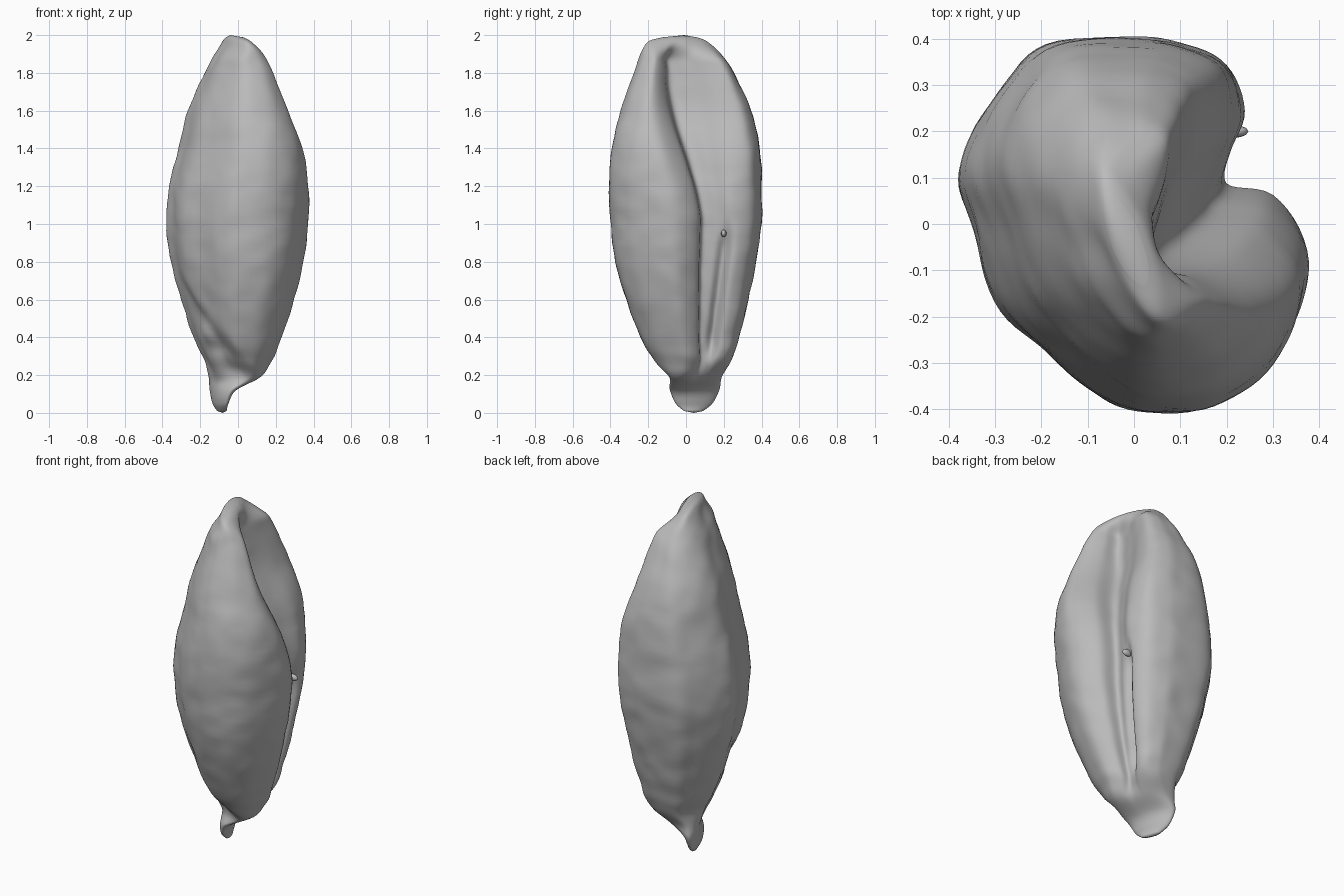
import bpy
import bmesh
import math
from mathutils import Vector, noise

default_cube = bpy.data.objects.get("Cube")
if default_cube:
    bpy.data.objects.remove(default_cube, do_unlink=True)

# Husk colour
husk_grey = bpy.data.materials.new("husk_grey")
husk_grey.use_nodes = True
colour = (0.5, 0.5, 0.5, 1)
husk_grey.diffuse_color = colour
husk_grey.node_tree.nodes["Principled BSDF"].inputs["Base Color"].default_value = colour

# Outline extents per height: z, x min, x max, y min, y max
EXTENTS = [
    (.01, -.11, -.06, -.01, .09), (.05, -.135, -.05, -.055, .14),
    (.12, -.15, -.01, -.085, .175), (.19, -.16, .12, -.1, .19),
    (.28, -.18, .18, -.17, .24), (.4, -.235, .23, -.24, .28),
    (.6, -.3, .295, -.315, .33), (.8, -.355, .345, -.37, .37),
    (1, -.38, .37, -.395, .4), (1.2, -.365, .375, -.405, .4),
    (1.4, -.315, .345, -.39, .39), (1.6, -.265, .265, -.345, .345),
    (1.8, -.175, .185, -.275, .255), (1.9, -.125, .135, -.24, .185),
    (1.965, -.085, .07, -.2, .115), (1.988, -.065, .03, -.13, .06)]

# Cross-sections, clockwise from the back, with the crease on the +x side
BELLY = [(0, .41), (.1, .4), (.2, .35), (.24, .25), (.21, .165), (.2, .09),
         (.3, .065), (.375, -.05), (.35, -.18), (.28, -.31), (.16, -.395),
         (0, -.405), (-.1, -.36), (-.2, -.27), (-.3, -.17), (-.35, 0),
         (-.38, .1), (-.35, .2), (-.28, .31), (-.19, .395)]
SHOULDER = [(-.03, .3), (.04, .29), (.1, .25), (.09, .15), (.05, .02), (.03, -.1),
            (.13, -.13), (.2, -.17), (.22, -.21), (.18, -.27), (.12, -.3),
            (.05, -.31), (-.02, -.28), (-.09, -.21), (-.15, -.12), (-.19, 0),
            (-.21, .1), (-.2, .18), (-.16, .25), (-.1, .295)]
STEPS = 6
TIP_SKEW = .8


def smoothstep(low, high, value):
    t = min(max((value - low) / (high - low), 0), 1)
    return t * t * (3 - 2 * t)


def spline(a, b, c, d, t):
    """Smooth curve from b to c, for vectors of any size."""
    return (b * 2 + (c - a) * t + (a * 2 - b * 5 + c * 4 - d) * t ** 2
            + (b * 3 - a - c * 3 + d) * t ** 3) / 2


def closed_curve(points):
    n = len(points)
    return [spline(*(points[(i + k) % n] for k in (-1, 0, 1, 2)), s / STEPS)
            for i in range(n) for s in range(STEPS)]


def normalise(points):
    """Scale a section so that it fills the unit square."""
    xs, ys = zip(*points)
    return [Vector(((x - min(xs)) / (max(xs) - min(xs)),
                    (y - min(ys)) / (max(ys) - min(ys)))) for x, y in points]


belly = closed_curve(normalise(BELLY))
shoulder = closed_curve(normalise(SHOULDER))
total = len(belly)
# Both ends flatten into an oval lying diagonally across the seed
oval = [Vector((.5 + math.sin(a - TIP_SKEW) / 2, .5 + math.cos(a) / 2))
        for a in (math.tau * i / total for i in range(total))]


def section(row):
    """Ring of surface points for one row of extents."""
    z, x_min, x_max, y_min, y_max = row
    to_belly = smoothstep(.1, .3, z)
    to_shoulder = smoothstep(1, 1.9, z)
    to_tip = smoothstep(1.86, 1.99, z)
    ring = []
    for o, b, s in zip(oval, belly, shoulder):
        p = o.lerp(b, to_belly).lerp(s, to_shoulder).lerp(o, to_tip)
        point = Vector((x_min + p.x * (x_max - x_min),
                        y_min + p.y * (y_max - y_min), z))
        out = Vector((point.x, point.y, 0)).normalized()
        # Germ: sunk below a slanting husk edge, with a raised middle
        below_edge = smoothstep(-.05, .07, .3 - point.x * 1.25 - z)
        facing = smoothstep(0, .14, -point.y) * smoothstep(.12, .25, z)
        germ = (point - Vector((-.18, -.13, .42))).length
        point -= out * .035 * below_edge * facing
        point += out * .025 * math.exp(-(germ / .06) ** 2)
        # Second, shorter slit beside the crease
        if point.x > 0:
            slit = (point.y - .09 - z * .13) / .03
            reach = smoothstep(.25, .4, z) * (1 - smoothstep(.85, 1.05, z))
            point.x -= .05 * math.exp(-slit ** 2) * reach
        # Fine wrinkles across the husk
        grain = noise.noise(Vector((point.x * 9, point.y * 9, z * 13)))
        ring.append(point + out * grain * .006 * smoothstep(0, .3, z))
    return ring


def loft_rows():
    rows = [Vector(r) for r in EXTENTS]
    rows = [rows[0]] + rows + [rows[-1]]
    result = []
    for a, b, c, d in zip(rows, rows[1:], rows[2:], rows[3:]):
        result += [spline(a, b, c, d, s / STEPS) for s in range(STEPS)]
    return result + [rows[-1]]


def finish(name, bm):
    bmesh.ops.recalc_face_normals(bm, faces=bm.faces)
    mesh = bpy.data.meshes.new(name)
    bm.to_mesh(mesh)
    bm.free()
    mesh.materials.append(husk_grey)
    mesh.shade_smooth()
    obj = bpy.data.objects.new(name, mesh)
    bpy.context.collection.objects.link(obj)


# Seed body: lofted rings closed by a pointed cap at each end
bm = bmesh.new()
rings = [[bm.verts.new(p) for p in section(row)] for row in loft_rows()]
for lower, upper in zip(rings, rings[1:]):
    for i in range(total):
        j = (i + 1) % total
        bm.faces.new((lower[i], lower[j], upper[j], upper[i]))
for ring, tip in ((rings[0], (-.08, .04, 0)), (rings[-1], (-.04, -.01, 2))):
    apex = bm.verts.new(tip)
    for i in range(total):
        bm.faces.new((ring[i], ring[(i + 1) % total], apex))
finish("seed_body", bm)

# Small nub inside the crease
bm = bmesh.new()
bmesh.ops.create_uvsphere(bm, u_segments=12, v_segments=8, radius=.02)
for v in bm.verts:
    v.co = Vector((v.co.x * 1.6 + .215, v.co.y * .7 + .2, v.co.z + .95))
finish("crease_nub", bm)
